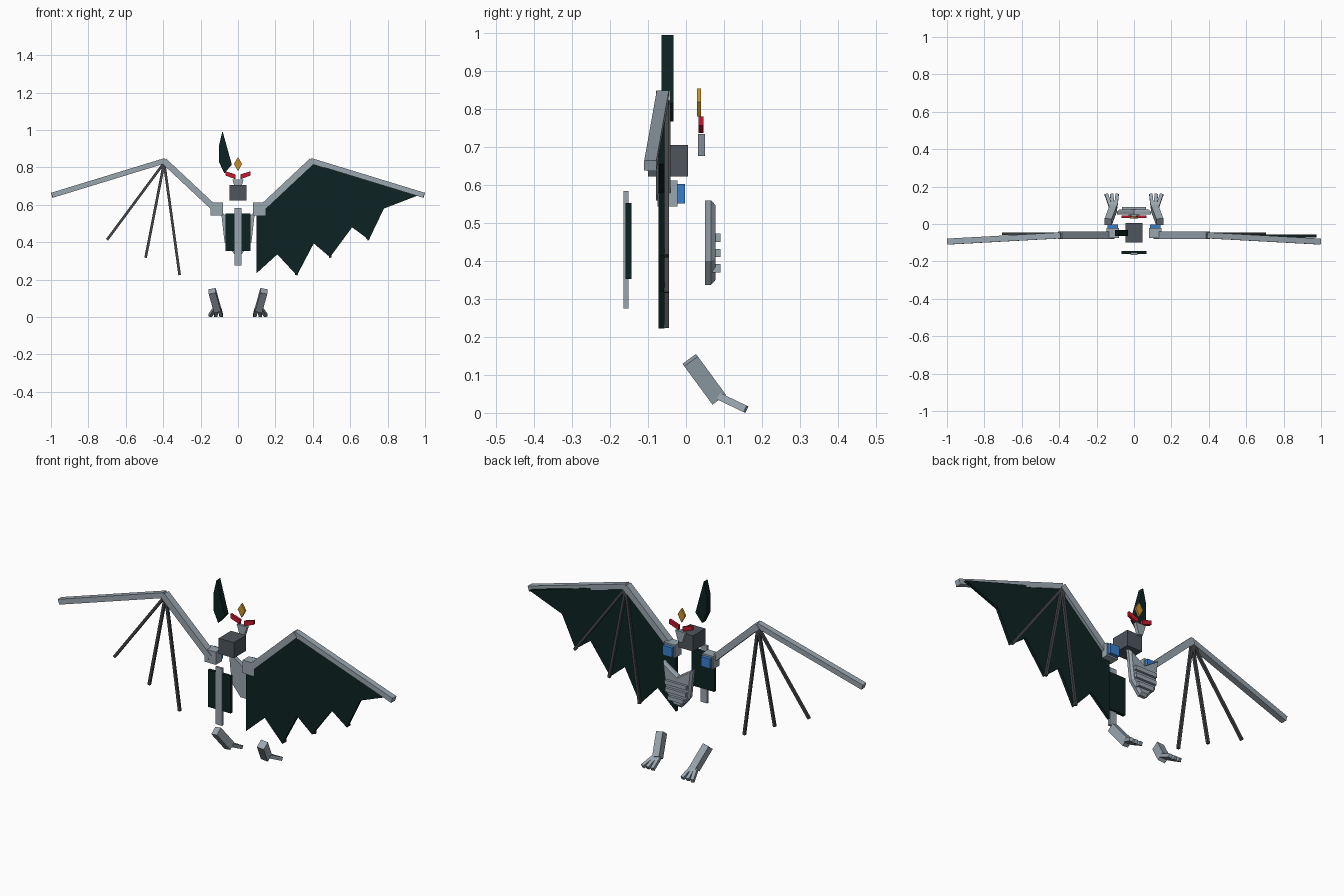
import bpy, bmesh
from mathutils import Vector

cube = bpy.data.objects.get("Cube")
if cube:
    bpy.data.objects.remove(cube, do_unlink=True)


def material(name, rgb):
    m = bpy.data.materials.new(name)
    m.use_nodes = True
    m.diffuse_color = (*rgb, 1)
    m.node_tree.nodes["Principled BSDF"].inputs["Base Color"].default_value = (*rgb, 1)
    return m


GREY = material("light steel grey", (0.32, 0.38, 0.43))
DARK = material("dark steel grey", (0.075, 0.09, 0.105))
ROD = material("charcoal", (0.055, 0.06, 0.065))
MEMBRANE = material("dark teal", (0.004, 0.016, 0.016))
BLUE = material("blue", (0.04, 0.21, 0.60))
RED = material("red", (0.55, 0.010, 0.03))
GOLD = material("gold", (0.56, 0.28, 0.025))


def finish(name, bm, mat):
    bmesh.ops.recalc_face_normals(bm, faces=bm.faces)
    me = bpy.data.meshes.new(name)
    bm.to_mesh(me)
    bm.free()
    me.materials.append(mat)
    ob = bpy.data.objects.new(name, me)
    bpy.context.collection.objects.link(ob)
    return ob


def loft(name, rings, mat):
    """Skin a list of equally long rings and cap both ends."""
    bm = bmesh.new()
    vs = [[bm.verts.new(p) for p in r] for r in rings]
    n = len(vs[0])
    for a, b in zip(vs, vs[1:]):
        for i in range(n):
            j = (i + 1) % n
            bm.faces.new((a[i], a[j], b[j], b[i]))
    bm.faces.new(vs[0])
    bm.faces.new(vs[-1])
    return finish(name, bm, mat)


def plate(name, outline, y0, y1, mat):
    """Flat (x, z) outline given thickness along y."""
    return loft(name, [[(x, y, z) for x, z in outline] for y in (y0, y1)], mat)


def box(name, x0, x1, y0, y1, z0, z1, mat):
    return plate(name, [(x0, z0), (x1, z0), (x1, z1), (x0, z1)], y0, y1, mat)


def beam(name, a, b, width, depth, mat, ref=(0, 1, 0)):
    """Square-ended bar from a to b; depth lies along ref."""
    a, b = Vector(a), Vector(b)
    d = (b - a).normalized()
    s = d.cross(Vector(ref)).normalized()
    t = s.cross(d)
    corners = [s * (i * width / 2) + t * (j * depth / 2)
               for i, j in ((-1, -1), (1, -1), (1, 1), (-1, 1))]
    return loft(name, [[p + c for c in corners] for p in (a, b)], mat)


# Head block, jaw, crest gem and single ear
box("head_block", -0.045, 0.045, -0.10, 0.005, 0.622, 0.706, DARK)
plate("jaw", [(-0.03, 0.735), (0.03, 0.735), (0.012, 0.677), (-0.012, 0.677)],
      0.032, 0.05, GREY)
plate("forehead_gem", [(0, 0.855), (0.022, 0.819), (0, 0.78), (-0.022, 0.819)],
      0.029, 0.04, GOLD)
plate("right_ear", [(-0.083, 0.995), (-0.102, 0.915), (-0.102, 0.83),
                    (-0.073, 0.768), (-0.033, 0.815)], -0.065, -0.033, MEMBRANE)

# Chest shield: notched top, pointed base, chamfered outer face
half = [(0.09, 0.56), (0.072, 0.40), (0.02, 0.337)]
shield = [(0, 0.50)] + half + [(-x, z) for x, z in reversed(half)]


def ring(y, k):
    return [(x * k, y, 0.45 + (z - 0.45) * k) for x, z in shield]


loft("chest_shield", [ring(0.05, 1), ring(0.066, 1), ring(0.078, 0.88)], GREY)
for i, (z, w) in enumerate(((0.461, 0.064), (0.421, 0.062), (0.381, 0.046))):
    box("chest_rib_%d" % (i + 1), -w, w, 0.07, 0.091, z - 0.011, z + 0.011, GREY)

# Spine strip with its dark panel
box("spine", -0.02, 0.02, -0.165, -0.152, 0.275, 0.584, GREY)
box("spine_panel", -0.068, 0.068, -0.16, -0.144, 0.353, 0.553, MEMBRANE)

# Paired parts
TIPS = [(0.70, 0.413), (0.494, 0.317), (0.312, 0.224)]
for side, s in (("left", 1), ("right", -1)):
    # Shoulder and its blue pad
    x0, x1 = sorted((s * 0.08, s * 0.147))
    box(side + "_shoulder", x0, x1, -0.075, -0.022, 0.543, 0.612, GREY)
    box(side + "_shoulder_pad", x0 + 0.006, x1 - 0.006, -0.023, -0.003,
        0.551, 0.603, BLUE)
    # Wing bones
    beam(side + "_upper_wing_bone", (s * 0.115, -0.06, 0.572),
         (s * 0.396, -0.06, 0.835), 0.034, 0.038, GREY)
    beam(side + "_outer_wing_bone", (s * 0.39, -0.061, 0.836),
         (s * 0.995, -0.094, 0.651), 0.028, 0.032, GREY)
    for i, (x, z) in enumerate(TIPS):
        beam("%s_wing_finger_%d" % (side, i + 1), (s * 0.395, -0.051, 0.825),
             (s * x, -0.051, z), 0.014, 0.013, ROD)
    # Eye
    plate(side + "_eye", [(s * 0.068, 0.78), (s * 0.068, 0.757),
                          (s * 0.014, 0.737), (s * 0.012, 0.762)],
          0.033, 0.046, RED)
    # Lower leg and three splayed toes
    beam(side + "_leg", (s * 0.138, 0.011, 0.139), (s * 0.11, 0.085, 0.038),
         0.044, 0.038, GREY, ref=(1, 0, 0))
    for i, (xa, xb) in enumerate(((0.124, 0.148), (0.111, 0.120), (0.098, 0.09))):
        beam("%s_toe_%d" % (side, i + 1), (s * xa, 0.088, 0.043),
             (s * xb, 0.158, 0.0095), 0.019, 0.018, GREY, ref=(1, 0, 0))

# Scalloped membrane on the left wing only
plate("left_wing_membrane",
      [(0.10, 0.565), (0.10, 0.235), (0.21, 0.335), (0.315, 0.222),
       (0.405, 0.394), (0.492, 0.32), (0.61, 0.48), (0.70, 0.413),
       (0.78, 0.58), (0.975, 0.655), (0.395, 0.83)],
      -0.073, -0.057, MEMBRANE)
